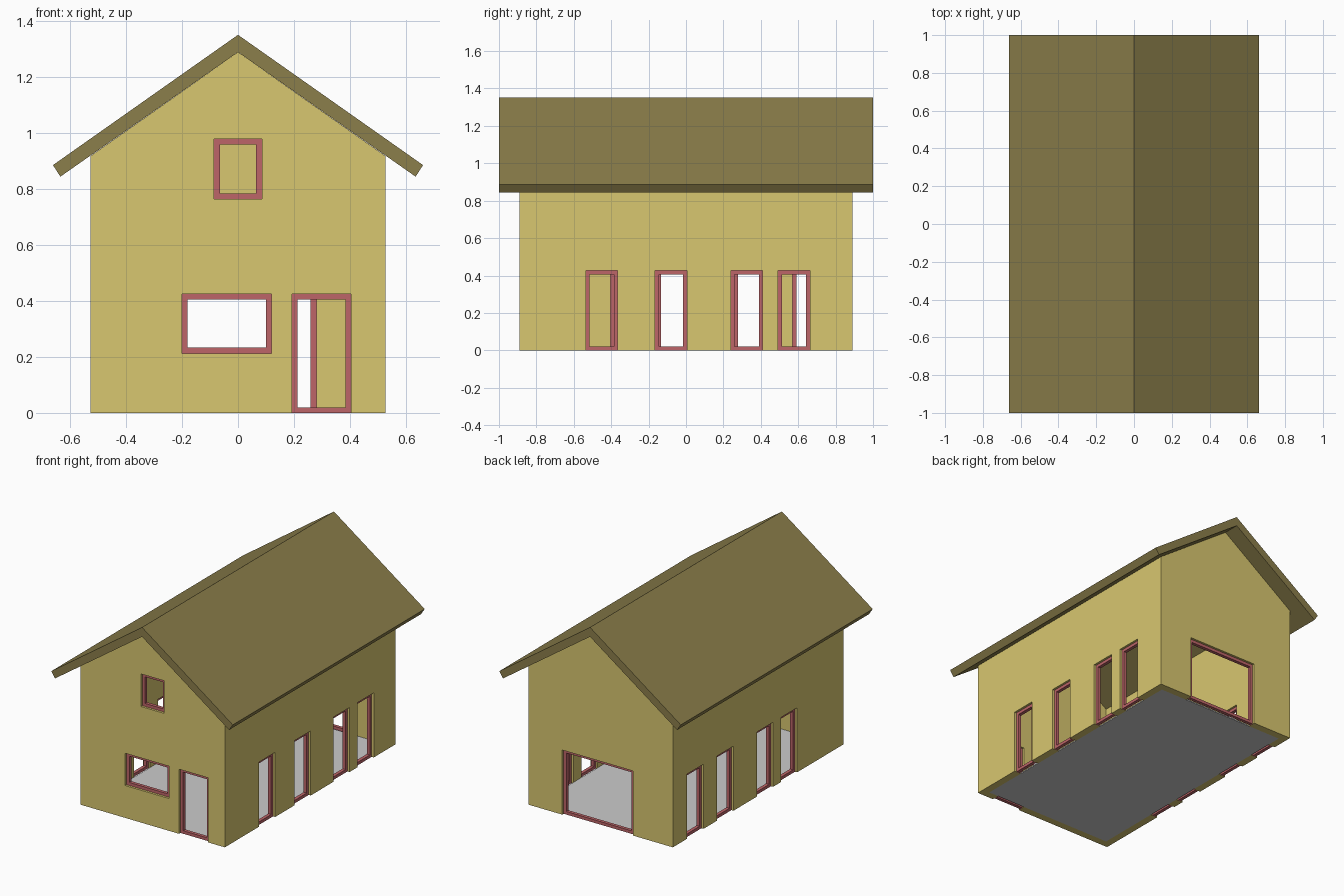
import bpy, bmesh

if "Cube" in bpy.data.objects:
    bpy.data.objects.remove(bpy.data.objects["Cube"])

HX, HY, T = 0.527, 0.89, 0.05        # wall half sizes and thickness
APEX, SLOPE = 1.29, 0.704            # underside of the roof
FRAME_W, RECESS, FRAME_D = 0.02, 0.015, 0.022


def material(name, rgb):
    m = bpy.data.materials.new(name)
    m.diffuse_color = (*rgb, 1)
    m.use_nodes = True
    m.node_tree.nodes["Principled BSDF"].inputs["Base Color"].default_value = m.diffuse_color
    return m


WALL = material("wall_yellow", (0.69, 0.57, 0.16))
ROOF = material("roof_olive", (0.26, 0.21, 0.07))
TRIM = material("frame_red", (0.51, 0.13, 0.14))


def make_object(name, bm, mat=None):
    bmesh.ops.recalc_face_normals(bm, faces=bm.faces[:])
    mesh = bpy.data.meshes.new(name)
    bm.to_mesh(mesh)
    bm.free()
    ob = bpy.data.objects.new(name, mesh)
    bpy.context.collection.objects.link(ob)
    if mat:
        mesh.materials.append(mat)
    return ob


def prism(name, profile, y0, y1, mat=None):
    """Extrude an x-z profile along y."""
    bm = bmesh.new()
    face = bm.faces.new([bm.verts.new((x, y0, z)) for x, z in profile])
    ext = bmesh.ops.extrude_face_region(bm, geom=[face])
    verts = [v for v in ext["geom"] if isinstance(v, bmesh.types.BMVert)]
    bmesh.ops.translate(bm, verts=verts, vec=(0, y1 - y0, 0))
    return make_object(name, bm, mat)


def add_box(bm, lo, hi):
    vs = bmesh.ops.create_cube(bm, size=1)["verts"]
    for v in vs:
        v.co = [lo[i] if v.co[i] < 0 else hi[i] for i in range(3)]


def span(side, a0, a1, z0, z1, d0, d1):
    """Box in a wall: a along the wall, d = depth inward from its outer face."""
    axis, sign, half = {"front": (1, -1, HY), "back": (1, 1, HY),
                        "left": (0, -1, HX), "right": (0, 1, HX)}[side]
    p, q = sorted((sign * (half - d0), sign * (half - d1)))
    if axis:
        return (a0, p, z0), (a1, q, z1)
    return (p, a0, z0), (q, a1, z1)


def cut(target, cutter):
    mod = target.modifiers.new("cut", "BOOLEAN")
    mod.operation = "DIFFERENCE"
    mod.solver = "EXACT"
    mod.object = cutter
    bpy.context.view_layer.objects.active = target
    bpy.ops.object.modifier_apply(modifier=mod.name)
    bpy.data.objects.remove(cutter, do_unlink=True)


def house_profile(hx, z0, lift):
    eave = APEX - SLOPE * hx + lift
    return [(-hx, z0), (hx, z0), (hx, eave), (0, APEX + lift), (-hx, eave)]


# Hollow gabled walls; the gables stay, the top is closed by the roof
walls = prism("walls", house_profile(HX, 0, 0), -HY, HY, WALL)
cut(walls, prism("room_cutter", house_profile(HX - T, -0.1, 0.1), -HY + T, HY - T))

# Openings: wall, start, end, bottom, top
openings = [("front", -0.20, 0.12, 0.213, 0.426),
            ("front", 0.193, 0.405, 0, 0.426),
            ("front", -0.085, 0.085, 0.765, 0.98),
            ("back", -0.235, 0.28, 0, 0.426)]
openings += [("right", y, y + 0.17, 0, 0.426) for y in (-0.535, -0.165, 0.24, 0.492)]
openings += [("left", y, y + 0.17, 0, 0.426) for y in (-0.405, -0.155, 0.257, 0.57)]

bm = bmesh.new()
for side, a0, a1, z0, z1 in openings:
    add_box(bm, *span(side, a0, a1, z0 if z0 else -0.1, z1, -0.1, T + 0.03))
cut(walls, make_object("opening_cutter", bm))

# Red door and window frames, slightly recessed
for i, (side, a0, a1, z0, z1) in enumerate(openings):
    bm = bmesh.new()
    w, d = FRAME_W, (RECESS, RECESS + FRAME_D)
    add_box(bm, *span(side, a0, a0 + w, z0, z1, *d))
    add_box(bm, *span(side, a1 - w, a1, z0, z1, *d))
    add_box(bm, *span(side, a0 + w, a1 - w, z0, z0 + w, *d))
    add_box(bm, *span(side, a0 + w, a1 - w, z1 - w, z1, *d))
    kind = "window" if z0 else "door"
    make_object(f"{side}_{kind}_frame_{i + 1}", bm, TRIM)

# Grey floor
bm = bmesh.new()
add_box(bm, (-HX + T, -HY + T, 0), (HX - T, HY - T, 0.008))
make_object("floor", bm)

# Gable roof with overhanging eaves
prism("roof", [(0, 1.352), (0.662, 0.886), (0.635, 0.845), (0, APEX),
               (-0.635, 0.845), (-0.662, 0.886)], -1, 1, ROOF)
